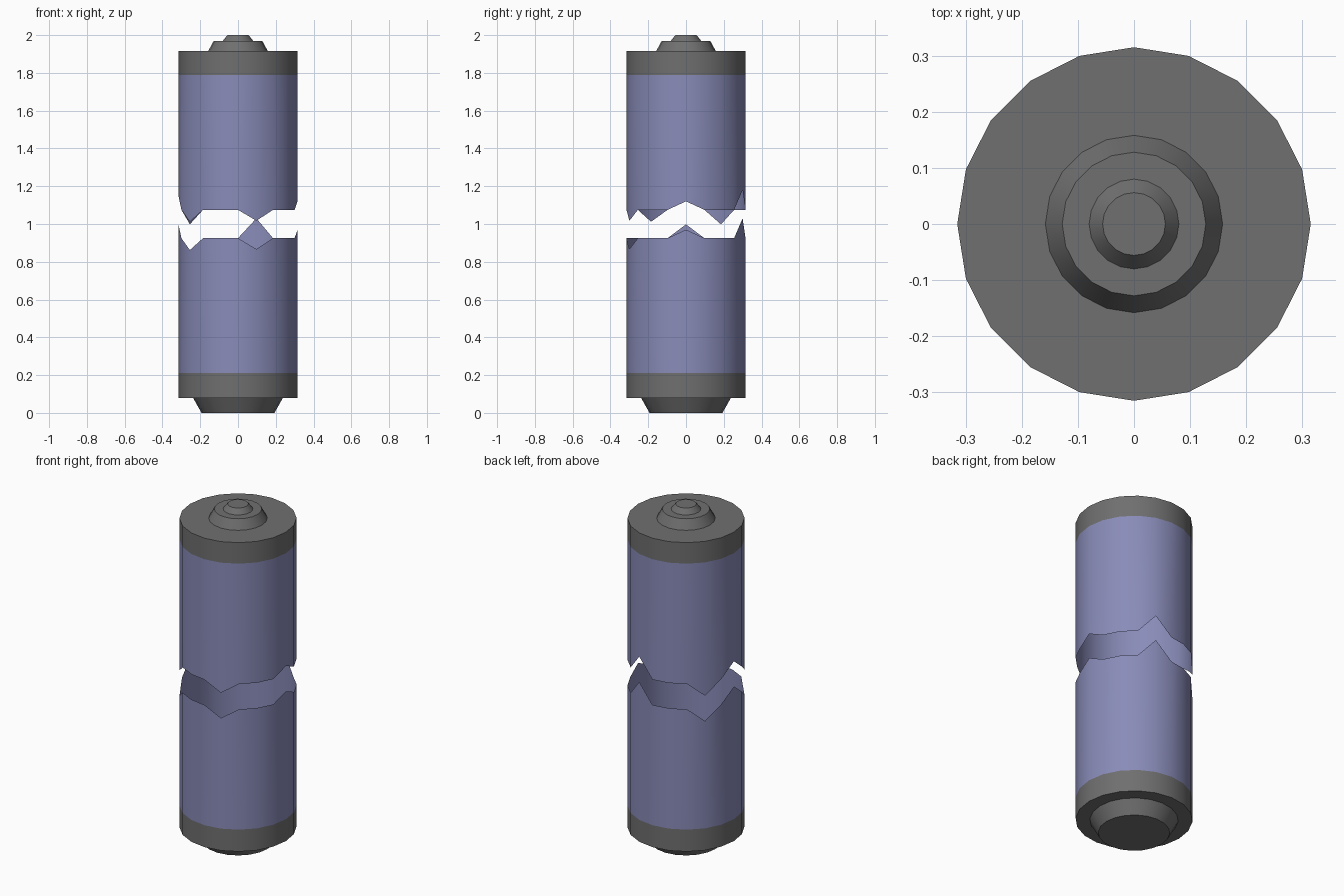
import bpy, bmesh, math

if "Cube" in bpy.data.objects:
    bpy.data.objects.remove(bpy.data.objects["Cube"])

SIDES, R = 20, 0.315


def material(name, rgb):
    m = bpy.data.materials.new(name)
    m.diffuse_color = (*rgb, 1)
    m.use_nodes = True
    m.node_tree.nodes["Principled BSDF"].inputs["Base Color"].default_value = m.diffuse_color
    return m


purple = material("muted purple", (0.25, 0.26, 0.48))
grey = material("dark grey", (0.16, 0.16, 0.16))


def lathe(name, profile, mat, offsets=None, cap_first=False, cap_last=False):
    """Spin (radius, z) points upward; offsets shift the z of one ring: (ring, {side: dz})."""
    bm = bmesh.new()
    rings = []
    for k, (r, z) in enumerate(profile):
        ring = []
        for i in range(SIDES):
            a = 2 * math.pi * i / SIDES
            dz = offsets[1].get(i, 0) if offsets and offsets[0] == k else 0
            ring.append(bm.verts.new((r * math.cos(a), r * math.sin(a), z + dz)))
        rings.append(ring)
    for lo, hi in zip(rings, rings[1:]):
        for i in range(SIDES):
            j = (i + 1) % SIDES
            bm.faces.new((lo[i], lo[j], hi[j], hi[i]))
    if cap_first:
        bm.faces.new(rings[0][::-1])
    if cap_last:
        bm.faces.new(rings[-1])
    mesh = bpy.data.meshes.new(name)
    bm.to_mesh(mesh)
    bm.free()
    mesh.materials.append(mat)
    ob = bpy.data.objects.new(name, mesh)
    bpy.context.collection.objects.link(ob)
    bpy.ops.object.select_all(action='DESELECT')
    ob.select_set(True)
    bpy.context.view_layer.objects.active = ob
    bpy.ops.object.shade_smooth_by_angle(angle=math.radians(30))


# broken edge: peaks and notches by side number, counted from +x towards +y
tear = {0: 0.045, 4: 0.105, 8: -0.077, 10: 0.073, 12: -0.063, 16: -0.058}

# torn hollow sleeves
lathe("lower_sleeve", [(R, 0.21), (R, 0.925)], purple, (1, tear))
lathe("upper_sleeve", [(R, 1.075), (R, 1.79)], purple, (0, tear))

# bottom cap with tapered foot
lathe("bottom_cap", [(0.193, 0), (0.238, 0.08), (R, 0.08), (R, 0.21)], grey, cap_first=True)

# top cap with stepped contact
lathe("top_cap", [(R, 1.79), (R, 1.915), (0.158, 1.915), (0.128, 1.97),
                  (0.08, 1.97), (0.056, 2.0)], grey, cap_last=True)
